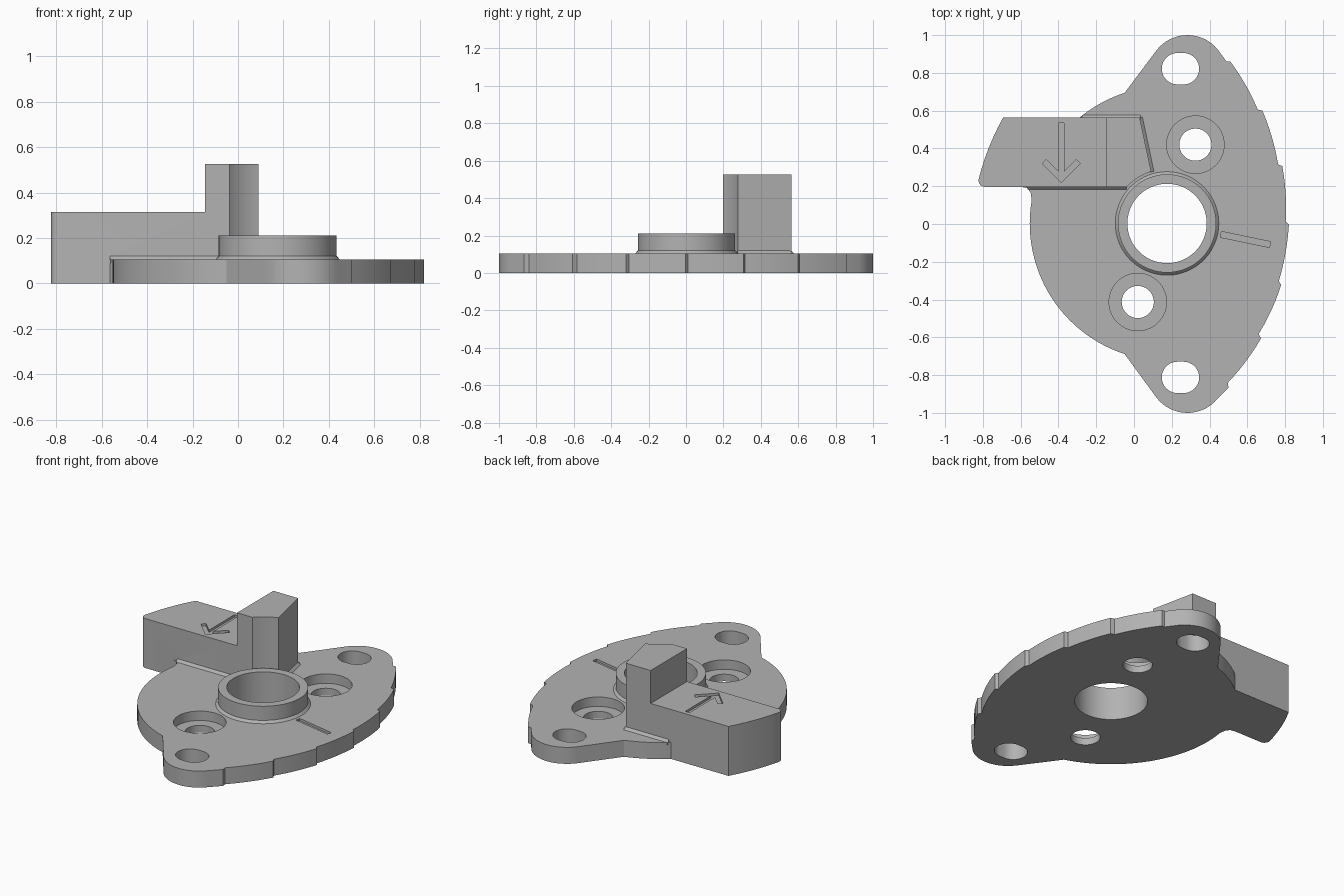
import bpy, bmesh
from math import sin, cos, radians, pi
from mathutils import Vector

if "Cube" in bpy.data.objects:
    bpy.data.objects.remove(bpy.data.objects["Cube"])

grey = bpy.data.materials.new("plain grey")
grey.use_nodes = True
grey.diffuse_color = (0.45, 0.45, 0.45, 1)
grey.node_tree.nodes["Principled BSDF"].inputs["Base Color"].default_value = (0.45, 0.45, 0.45, 1)

HUB = (0.175, 0.003)
TOP = 0.105
WING_TOP = 0.315


def make(name, bm):
    bmesh.ops.recalc_face_normals(bm, faces=bm.faces)
    mesh = bpy.data.meshes.new(name)
    bm.to_mesh(mesh)
    bm.free()
    mesh.materials.append(grey)
    ob = bpy.data.objects.new(name, mesh)
    bpy.context.collection.objects.link(ob)
    return ob


def prism(name, pts, z0, z1):
    bm = bmesh.new()
    face = bm.faces.new([bm.verts.new((x, y, z0)) for x, y in pts])
    res = bmesh.ops.extrude_face_region(bm, geom=[face])
    verts = [v for v in res["geom"] if isinstance(v, bmesh.types.BMVert)]
    bmesh.ops.translate(bm, verts=verts, vec=(0, 0, z1 - z0))
    return make(name, bm)


def arc(c, r, a0, a1, n):
    angles = [radians(a0 + (a1 - a0) * i / n) for i in range(n + 1)]
    return [(c[0] + r * cos(a), c[1] + r * sin(a)) for a in angles]


def circle(c, r, n=64):
    return arc(c, r, 0, 360, n)[:-1]


def bulged(a, b, h, n=6):
    # Shallow curve from a to b, bowed to the left of travel
    a, b = Vector(a), Vector(b)
    d = b - a
    side = Vector((-d.y, d.x)).normalized()
    return [tuple(a + d * (i / n) + side * h * 4 * (i / n) * (1 - i / n)) for i in range(n + 1)]


def bar(a, b, w):
    a, b = Vector(a), Vector(b)
    d = (b - a).normalized()
    s = Vector((-d.y, d.x)) * w / 2
    return [tuple(p) for p in (a + s, b + s, b - s, a - s)]


def wedge(name, a, b):
    # Small sloped strip at the foot of a wall, on the left side of travel
    a, b = Vector(a), Vector(b)
    d = (b - a).normalized()
    s = Vector((-d.y, d.x))
    section = [(-0.01, 0.09), (-0.01, 0.12), (0, 0.12), (0.015, TOP), (0.015, 0.09)]
    bm = bmesh.new()
    ends = [[bm.verts.new((*(p + s * o), z)) for o, z in section] for p in (a, b)]
    for ring in ends:
        bm.faces.new(ring)
    for i in range(5):
        j = (i + 1) % 5
        bm.faces.new((ends[0][i], ends[0][j], ends[1][j], ends[1][i]))
    return make(name, bm)


def boolean(target, tool, op):
    mod = target.modifiers.new(op.lower(), 'BOOLEAN')
    mod.operation, mod.object, mod.solver = op, tool, 'EXACT'
    bpy.context.view_layer.objects.active = target
    bpy.ops.object.modifier_apply(modifier=mod.name)
    bpy.data.objects.remove(tool)


# Base plate: round left side, two ear lobes, stepped right edge
lobe = arc((0.283, 0.793), 0.207, 142, 40, 16)
steps = [((0.51, 0.86), (0.655, 0.606)), ((0.68, 0.6), (0.763, 0.315)),
         ((0.785, 0.307), (0.803, 0.012)), ((0.82, -0.003), (0.766, -0.305)),
         ((0.78, -0.32), (0.66, -0.582)), ((0.672, -0.606), (0.497, -0.84))]
outline = arc(HUB, 0.727, 252, 108, 48) + lobe + [(0.49, 0.86)]
for a, b in steps:
    outline += bulged(a, b, 0.009)
outline += [(0.5, -0.866)] + [(x, -y) for x, y in reversed(lobe)]
plate = prism("base_plate", outline, 0, TOP)

# Side wing, with a curved outer end
wing = [(-0.1, 0.563), (-0.693, 0.563)] + bulged((-0.693, 0.563), (-0.823, 0.235), -0.012)[1:]
wing += arc((-0.79, 0.23), 0.033, 180, 270, 6) + [(-0.1, 0.197)]
boolean(plate, prism("wing", wing, 0, WING_TOP), 'UNION')

# Tower, hollowed to clear the collar
tower = [(-0.145, 0.563), (-0.145, 0.197)] + arc(HUB, 0.287, 137.5, 107, 10) + [(0.03, 0.563)]
boolean(plate, prism("tower", tower, 0.05, 0.525), 'UNION')

# Rounded joint between plate rim and wing
joint = [(-0.6, 0.24), (-0.6, 0.197), (-0.565, 0.19), (-0.547, 0.165), (-0.541, 0.12),
         (-0.48, 0.12), (-0.48, 0.24)]
boolean(plate, prism("wing_joint", joint, 0, TOP), 'UNION')

# Sloped strips along the wall feet
for a, b in [((-0.04, 0.197), (-0.565, 0.197)),
             ((0.03, 0.563), (0.091, 0.275)),
             ((-0.275, 0.563), (0.035, 0.563))]:
    boolean(plate, wedge("foot_strip", a, b), 'UNION')

# Counterbored screw holes
for c in [(0.325, 0.42), (0.02, -0.413)]:
    boolean(plate, prism("head_recess", circle(c, 0.152), 0.045, 0.2), 'DIFFERENCE')
    boolean(plate, prism("screw_hole", circle(c, 0.085), -0.1, 0.2), 'DIFFERENCE')

# Adjustment slots in the lobes
for y in (0.822, -0.812):
    slot = arc((0.262, y), 0.083, -90, 90, 20) + arc((0.23, y), 0.083, 90, 270, 20)
    boolean(plate, prism("slot", slot, -0.1, 0.2), 'DIFFERENCE')

# Engraved arrow on the wing and pointer line on the plate
tip = (-0.385, 0.24)
for a, b in [((-0.385, 0.535), tip), ((-0.475, 0.332), (-0.375, 0.232)),
             ((-0.295, 0.332), (-0.395, 0.232))]:
    boolean(plate, prism("arrow_cut", bar(a, b, 0.03), WING_TOP - 0.015, 0.4), 'DIFFERENCE')
boolean(plate, prism("line_cut", bar((0.46, -0.055), (0.72, -0.109), 0.031), TOP - 0.015, 0.2),
        'DIFFERENCE')

# Central bore
boolean(plate, prism("bore", circle(HUB, 0.21, 96), -0.1, 0.3), 'DIFFERENCE')

# Collar ring around the bore, with a sloped foot
profile = [(0.21, TOP - 0.02), (0.21, 0.21), (0.26, 0.21), (0.26, 0.12), (0.274, TOP),
           (0.274, TOP - 0.02)]
bm = bmesh.new()
N = 96
rings = []
for i in range(N):
    t = 2 * pi * i / N
    rings.append([bm.verts.new((HUB[0] + r * cos(t), HUB[1] + r * sin(t), z)) for r, z in profile])
for i in range(N):
    p, q = rings[i], rings[(i + 1) % N]
    for j in range(len(profile)):
        k = (j + 1) % len(profile)
        bm.faces.new((p[j], p[k], q[k], q[j]))
collar = make("collar", bm)

# Smooth curved walls, keep edges sharp
for ob in (plate, collar):
    bpy.ops.object.select_all(action='DESELECT')
    ob.select_set(True)
    bpy.context.view_layer.objects.active = ob
    bpy.ops.object.shade_smooth_by_angle(angle=radians(25))
